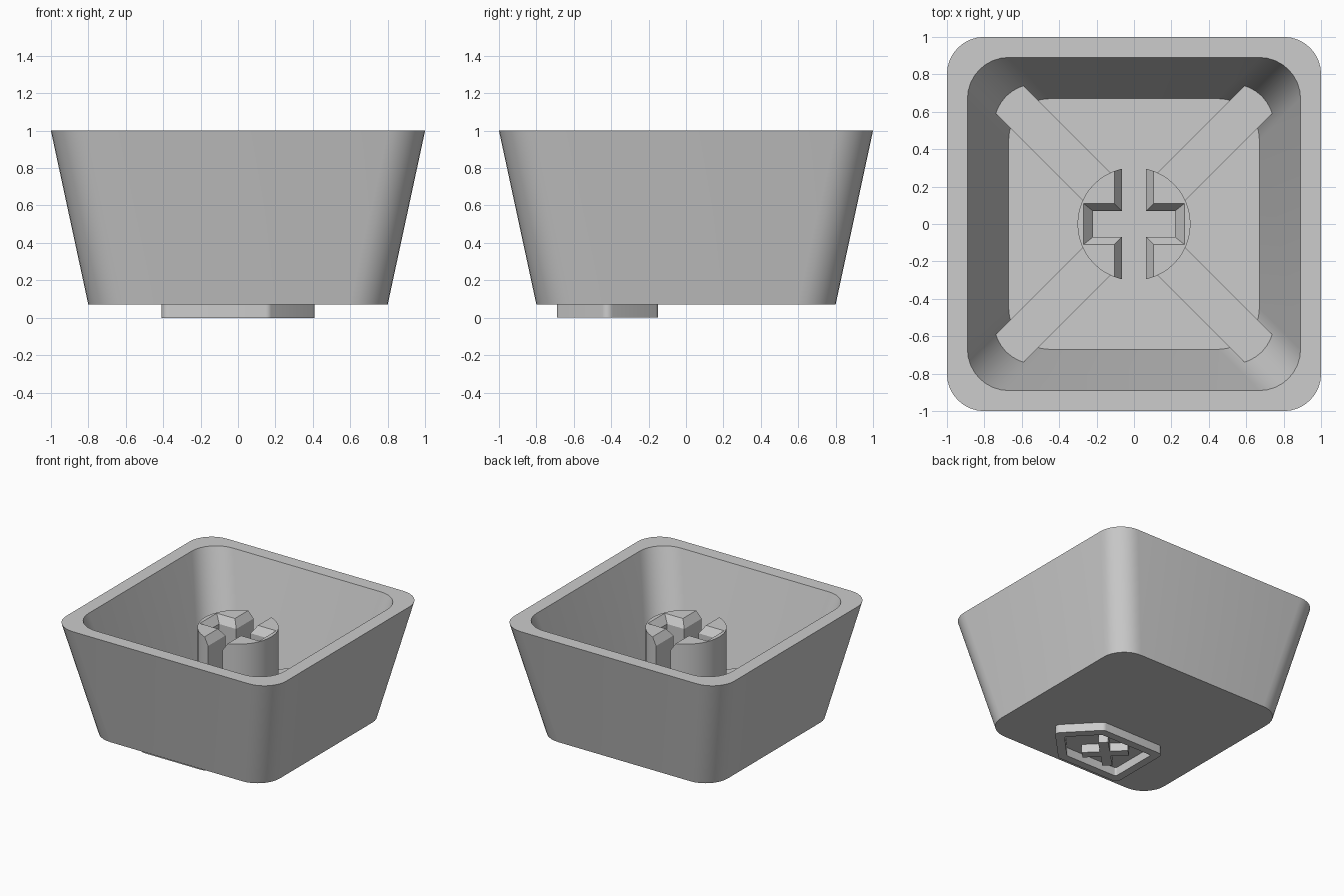
import bpy, bmesh, math
from mathutils import Vector, Matrix

if "Cube" in bpy.data.objects:
    bpy.data.objects.remove(bpy.data.objects["Cube"], do_unlink=True)

grey = bpy.data.materials.new("plain_grey")
grey.use_nodes = True
colour = (0.604, 0.604, 0.604, 1)
grey.diffuse_color = colour
grey.node_tree.nodes["Principled BSDF"].inputs["Base Color"].default_value = colour


def add_object(name, bm):
    bmesh.ops.recalc_face_normals(bm, faces=bm.faces)
    mesh = bpy.data.meshes.new(name)
    bm.to_mesh(mesh)
    bm.free()
    mesh.materials.append(grey)
    mesh.shade_smooth()
    mesh.set_sharp_from_angle(angle=math.radians(25))
    obj = bpy.data.objects.new(name, mesh)
    bpy.context.collection.objects.link(obj)
    return obj


def rounded(points, radius, z, segs=8):
    """Outline of a polygon with arcs at its corners, at height z."""
    pts = [Vector((x, y, 0)) for x, y in points]
    out = []
    for i, p in enumerate(pts):
        u = (pts[i - 1] - p).normalized()
        v = (pts[(i + 1) % len(pts)] - p).normalized()
        half = u.angle(v) / 2
        centre = p + (u + v).normalized() * radius / math.sin(half)
        reach = radius / math.tan(half)
        start = (p + u * reach - centre).normalized()
        end = (p + v * reach - centre).normalized()
        for k in range(segs + 1):
            q = centre + start.slerp(end, k / segs) * radius
            out.append((q.x, q.y, z))
    return out


def square(half, radius, z):
    return rounded([(-half, -half), (half, -half), (half, half), (-half, half)], radius, z)


def loft(name, rings, caps=True):
    bm = bmesh.new()
    loops = [[bm.verts.new(co) for co in ring] for ring in rings]
    n = len(loops[0])
    for a, b in zip(loops, loops[1:]):
        for i in range(n):
            j = (i + 1) % n
            bm.faces.new((a[i], a[j], b[j], b[i]))
    if caps:
        bm.faces.new(loops[0])
        bm.faces.new(loops[-1])
    return add_object(name, bm)


def box(name, x0, x1, width, z0, z1, angle=0, centre=(0, 0)):
    """Bar along x, turned about z, then moved to centre."""
    bm = bmesh.new()
    bmesh.ops.create_cube(bm, size=1)
    place = (Matrix.Translation((*centre, 0)) @ Matrix.Rotation(angle, 4, "Z")
             @ Matrix.Translation(((x0 + x1) / 2, 0, (z0 + z1) / 2))
             @ Matrix.Diagonal((x1 - x0, width, z1 - z0, 1)))
    bmesh.ops.transform(bm, matrix=place, verts=bm.verts)
    return add_object(name, bm)


def rect(hx, hy, z):
    return [(-hx, -hy, z), (hx, -hy, z), (hx, hy, z), (-hx, hy, z)]


# Tapered hollow shell, open at the top
FLOOR, BASE = 0.15, 0.07
loft("shell", [square(0.8, 0.2, BASE), square(1, 0.2, 1),
               square(0.89, 0.22, 1), square(0.67, 0.22, FLOOR)])

# Diagonal floor ribs running into the corners
for k, side in enumerate(("back_left", "back_right", "front_right", "front_left")):
    box("rib_" + side, 0.27, 1.0, 0.21, 0.1, 0.45, math.radians(45 + 90 * k))

# Round stem with a chamfered cross slot
TOP, CHAMFER = 0.87, 0.06
bm = bmesh.new()
bmesh.ops.create_cone(bm, cap_ends=True, segments=48, radius1=0.302, radius2=0.302, depth=TOP - 0.1,
                      matrix=Matrix.Translation((0, 0, (TOP + 0.1) / 2)))
stem = add_object("stem", bm)
cutters = []
for hx, hy, grow_x, grow_y in ((0.22, 0.07, 0.05, 0.04), (0.065, 0.5, 0.04, 0)):
    cutters.append(loft("slot_cutter", [
        rect(hx, hy, 0.05), rect(hx, hy, TOP - CHAMFER),
        rect(hx + grow_x, hy + grow_y, TOP),
        rect(hx + grow_x, hy + grow_y, TOP + 0.1)]))
for cutter in cutters:
    cutter.hide_render = True
    mod = stem.modifiers.new("slot", "BOOLEAN")
    mod.operation = "DIFFERENCE"
    mod.solver = "EXACT"
    mod.object = cutter
graph = bpy.context.evaluated_depsgraph_get()
cut_mesh = bpy.data.meshes.new_from_object(stem.evaluated_get(graph))
stem.modifiers.clear()
stem.data = cut_mesh
cut_mesh.set_sharp_from_angle(angle=math.radians(25))
for cutter in cutters:
    bpy.data.objects.remove(cutter, do_unlink=True)

# Raised arrow-shaped frame under the base
MID = -0.42


def arrow(tip, shoulder, back, half, radius, z):
    return rounded([(tip, MID), (shoulder, MID + half), (back, MID + half),
                    (back, MID - half), (shoulder, MID - half)], radius, z, 5)


outer, inner = (0.425, 0.165, -0.41, 0.27, 0.04), (0.33, 0.135, -0.345, 0.205, 0.015)
loft("arrow_frame", [arrow(*outer, 0.08), arrow(*outer, 0),
                     arrow(*inner, 0), arrow(*inner, 0.08)], caps=False)

# Crossed bars inside the frame
for name, turn in (("cross_bar_a", 45), ("cross_bar_b", -45)):
    box(name, -0.175, 0.175, 0.075, 0, 0.08, math.radians(turn), (-0.07, MID))
